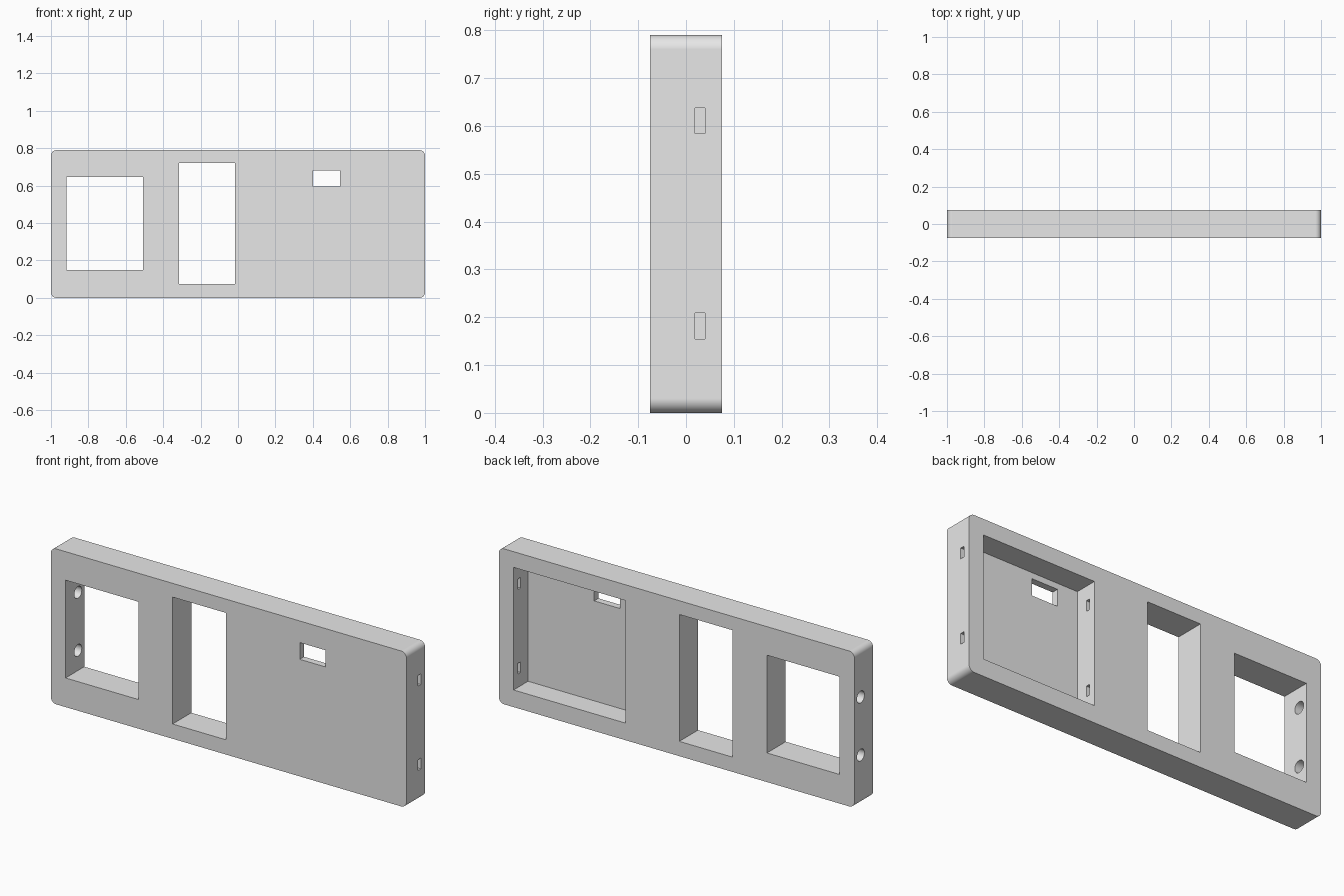
import bpy, bmesh, math
from mathutils import Vector, Matrix

default = bpy.data.objects.get("Cube")
if default:
    bpy.data.objects.remove(default, do_unlink=True)

HALF_Y = 0.075
HEIGHT = 0.79
FLOOR_Y = -0.041          # front skin of the rear pocket ends here

grey = bpy.data.materials.new("light grey")
grey.use_nodes = True
grey.diffuse_color = (0.8, 0.8, 0.8, 1)
grey.node_tree.nodes["Principled BSDF"].inputs["Base Color"].default_value = (0.8, 0.8, 0.8, 1)


def make_object(name, bm):
    bmesh.ops.recalc_face_normals(bm, faces=bm.faces)
    mesh = bpy.data.meshes.new(name)
    bm.to_mesh(mesh)
    bm.free()
    mesh.materials.append(grey)
    obj = bpy.data.objects.new(name, mesh)
    bpy.context.collection.objects.link(obj)
    return obj


def box(name, x, y, z):
    """Box from (min, max) ranges."""
    bm = bmesh.new()
    bmesh.ops.create_cube(bm, size=1)
    for v in bm.verts:
        v.co = Vector([(a + b) / 2 + c * (b - a) for c, (a, b) in zip(v.co, (x, y, z))])
    return make_object(name, bm)


def round_hole(name, x, y, z, radius):
    """Cylinder along x."""
    bm = bmesh.new()
    place = Matrix.Translation((sum(x) / 2, y, z)) @ Matrix.Rotation(math.pi / 2, 4, "Y")
    bmesh.ops.create_cone(bm, cap_ends=True, segments=32, radius1=radius, radius2=radius,
                          depth=x[1] - x[0], matrix=place)
    return make_object(name, bm)


# Panel body: upright slab with rounded corners
bm = bmesh.new()
radius, steps = 0.03, 10
ring = []
for i, (sx, sz) in enumerate([(1, 1), (-1, 1), (-1, -1), (1, -1)]):
    for k in range(steps + 1):
        a = math.pi / 2 * (i + k / steps)
        ring.append(bm.verts.new((sx * (1 - radius) + radius * math.cos(a), -HALF_Y,
                                  HEIGHT / 2 + sz * (HEIGHT / 2 - radius) + radius * math.sin(a))))
face = bm.faces.new(ring)
extruded = bmesh.ops.extrude_face_region(bm, geom=[face], use_keep_orig=True)["geom"]
bmesh.ops.translate(bm, vec=(0, 2 * HALF_Y, 0),
                    verts=[g for g in extruded if isinstance(g, bmesh.types.BMVert)])
panel = make_object("front_panel", bm)

# Openings through the panel and the pocket in the back
through = (-0.2, 0.2)
cutters = [
    box("square_window_cutter", (-0.917, -0.508), through, (0.148, 0.645)),
    box("tall_window_cutter", (-0.315, -0.015), through, (0.075, 0.72)),
    box("small_window_cutter", (0.40, 0.545), through, (0.595, 0.68)),
    box("rear_pocket_cutter", (0.287, 0.917), (FLOOR_Y, 0.2), (0.087, 0.71)),
]

# Tab slots in both pocket side walls, screw holes in the far end wall
for z in (0.182, 0.611):
    cutters.append(box("tab_slot_cutter", (0.21, 1.1), (0.019, 0.04), (z - 0.027, z + 0.027)))
for z in (0.25, 0.545):
    cutters.append(round_hole("screw_hole_cutter", (-1.1, -0.8), 0.025, z, 0.03))

bpy.ops.object.select_all(action="DESELECT")
panel.select_set(True)
bpy.context.view_layer.objects.active = panel
for cutter in cutters:
    cutter.hide_render = True
    mod = panel.modifiers.new("cut", "BOOLEAN")
    mod.operation = "DIFFERENCE"
    mod.solver = "EXACT"
    mod.object = cutter
    bpy.ops.object.modifier_apply(modifier=mod.name)
    bpy.data.objects.remove(cutter, do_unlink=True)

# Smooth rounded corners and holes, crisp edges elsewhere
bpy.ops.object.shade_smooth_by_angle(angle=math.radians(30))
weighted = panel.modifiers.new("weighted_normals", "WEIGHTED_NORMAL")
weighted.keep_sharp = True
